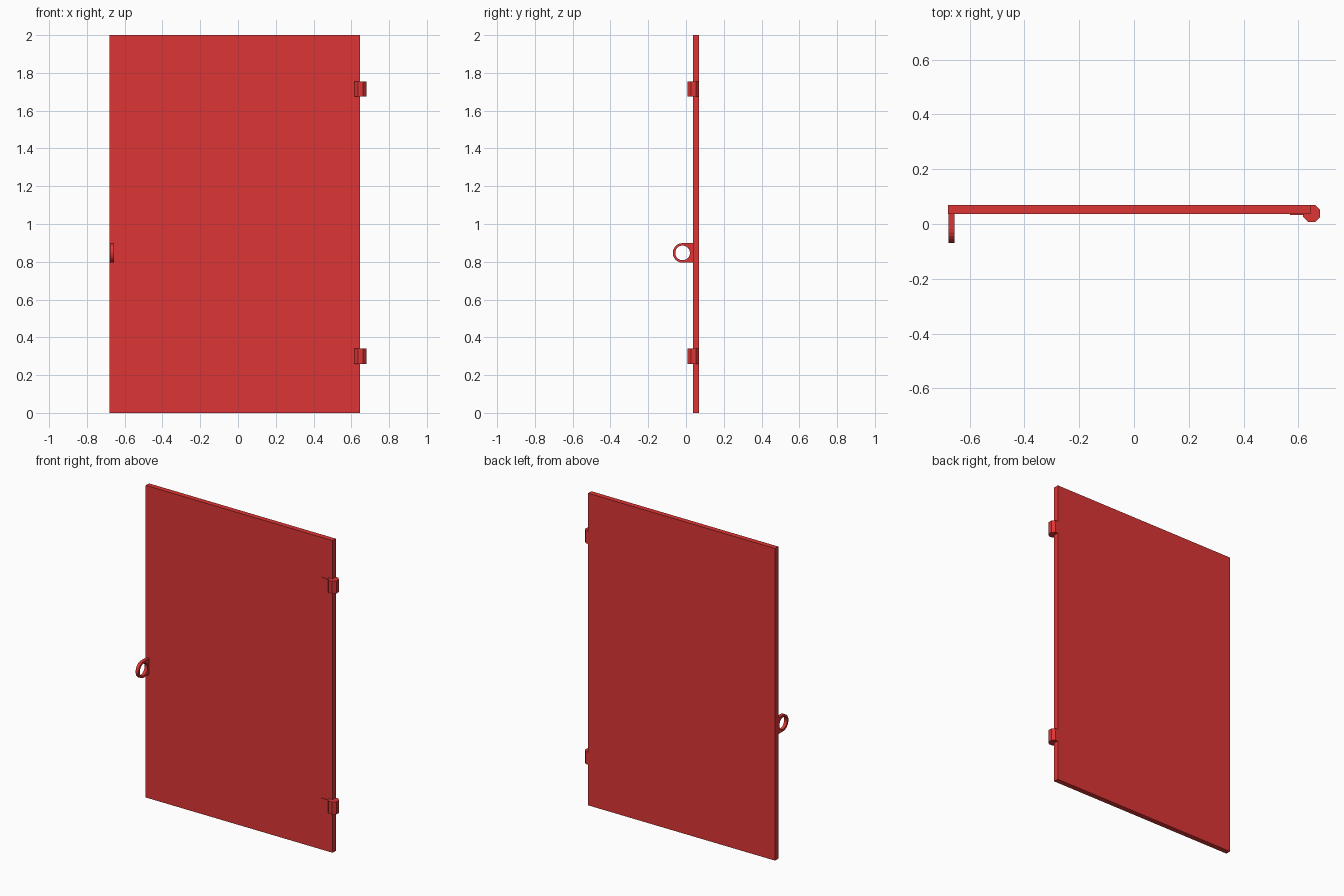
import bpy, bmesh
from math import pi, sin, cos

if "Cube" in bpy.data.objects:
    bpy.data.objects.remove(bpy.data.objects["Cube"])

red = bpy.data.materials.new("red_paint")
red.diffuse_color = (0.72, 0.035, 0.035, 1)
red.use_nodes = True
red.node_tree.nodes["Principled BSDF"].inputs["Base Color"].default_value = red.diffuse_color


def finish(name, bm):
    bmesh.ops.recalc_face_normals(bm, faces=bm.faces)
    mesh = bpy.data.meshes.new(name)
    bm.to_mesh(mesh)
    bm.free()
    mesh.materials.append(red)
    obj = bpy.data.objects.new(name, mesh)
    bpy.context.collection.objects.link(obj)
    return obj


def box(name, x0, x1, y0, y1, z0, z1):
    bm = bmesh.new()
    bmesh.ops.create_cube(bm, size=1)
    for v in bm.verts:
        v.co.x = (x0 + x1) / 2 + v.co.x * (x1 - x0)
        v.co.y = (y0 + y1) / 2 + v.co.y * (y1 - y0)
        v.co.z = (z0 + z1) / 2 + v.co.z * (z1 - z0)
    return finish(name, bm)


def barrel(name, x, y, z0, z1, apothem, sides=8):
    # Upright prism with flat sides facing the axes
    bm = bmesh.new()
    r = apothem / cos(pi / sides)
    ring = [bm.verts.new((x + r * cos((i + .5) * 2 * pi / sides),
                          y + r * sin((i + .5) * 2 * pi / sides), z0))
            for i in range(sides)]
    face = bm.faces.new(ring)
    ext = bmesh.ops.extrude_face_region(bm, geom=[face], use_keep_orig=True)
    for v in ext["geom"]:
        if isinstance(v, bmesh.types.BMVert):
            v.co.z = z1
    return finish(name, bm)


def handle_ring(name, x0, x1, cy, cz, outer, hole, y_back, n=24):
    # Round at the front, squared off where it meets the door
    bm = bmesh.new()
    loops = []
    for x in (x0, x1):
        out, inn = [], []
        for i in range(n):
            c, s = cos(2 * pi * i / n), sin(2 * pi * i / n)
            dy, dz = outer * c, outer * s
            if c > 1e-6:
                m = max(abs(c), abs(s))
                dy, dz = (y_back - cy) * c / m, outer * s / m
            out.append(bm.verts.new((x, cy + dy, cz + dz)))
            inn.append(bm.verts.new((x, cy + hole * c, cz + hole * s)))
        loops.append((out, inn))
    (o0, i0), (o1, i1) = loops
    for a, b in ((o0, i0), (i0, i1), (i1, o1), (o1, o0)):
        for k in range(n):
            j = (k + 1) % n
            bm.faces.new((a[k], a[j], b[j], b[k]))
    return finish(name, bm)


# Door panel
box("door_panel", -0.68, 0.645, 0.037, 0.07, 0, 2)

# Hinges: barrel plus leaf on the front face
for label, z in (("lower", 0.30), ("upper", 1.715)):
    barrel(label + "_hinge_barrel", 0.649, 0.039, z - 0.04, z + 0.04, 0.031)
    box(label + "_hinge_leaf", 0.57, 0.645, 0.033, 0.04, z - 0.033, z + 0.031)

# Pull handle
handle_ring("handle_ring", -0.677, -0.656, -0.018, 0.847, 0.052, 0.039, 0.038)
